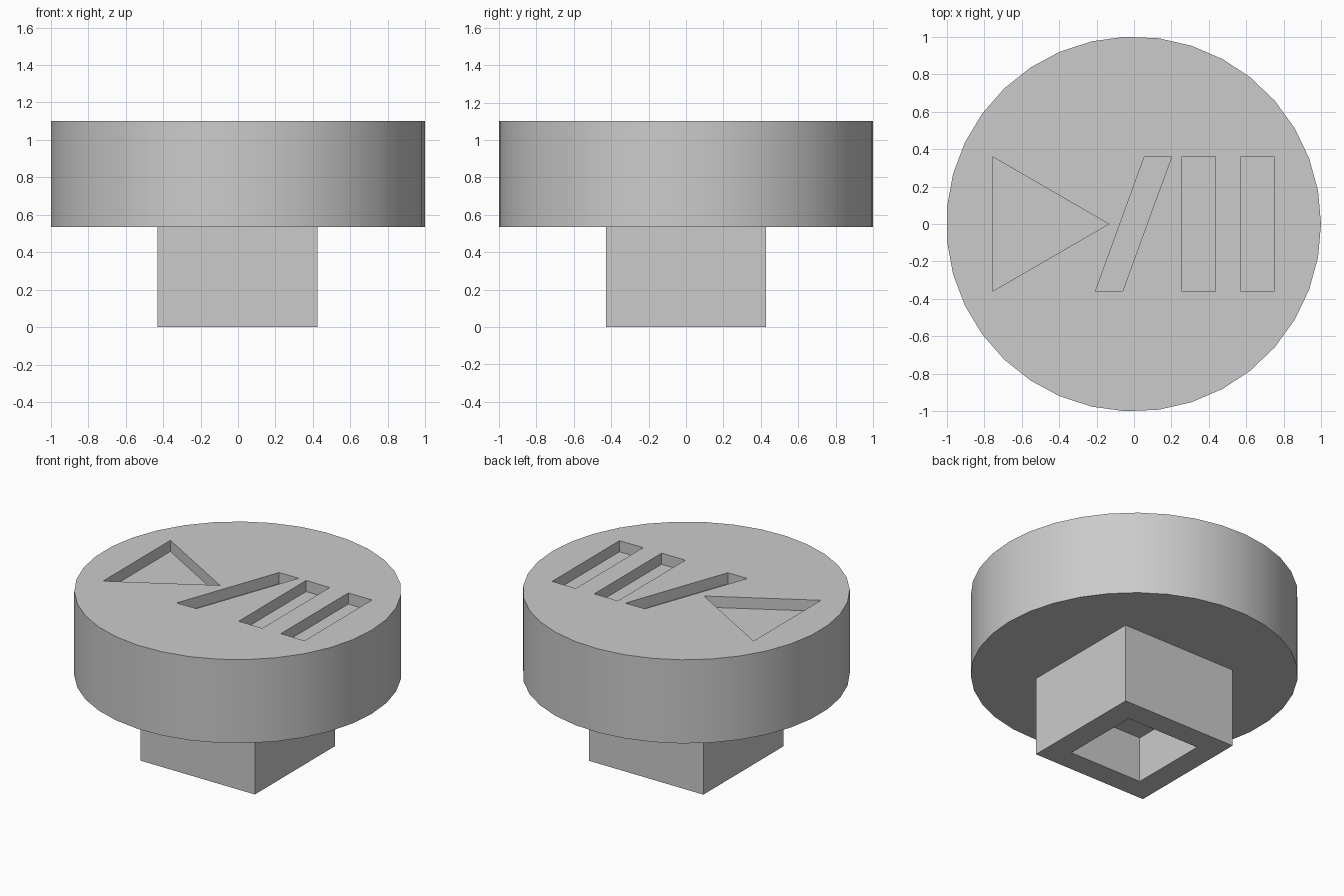
import bpy
import bmesh
from math import cos, sin, tau, radians

default = bpy.data.objects.get("Cube")
if default:
    bpy.data.objects.remove(default, do_unlink=True)

CENTER_X = -0.002
RADIUS, SIDES = 1.001, 35
HEAD_BOTTOM, HEAD_TOP = 0.535, 1.10
POCKET_DEPTH = 0.075
STEM_HALF, SOCKET_HALF, SOCKET_DEPTH = 0.427, 0.273, 0.307
MARK_Y = 0.36

grey = bpy.data.materials.new("light_grey")
grey.use_nodes = True
grey.diffuse_color = (0.6, 0.6, 0.6, 1)
grey.node_tree.nodes["Principled BSDF"].inputs["Base Color"].default_value = (0.6, 0.6, 0.6, 1)


def prism(name, outline, z0, z1):
    """Extrude a counter-clockwise outline from z0 to z1."""
    bm = bmesh.new()
    base = bm.faces.new([bm.verts.new((x, y, z0)) for x, y in outline])
    top = bmesh.ops.extrude_face_region(bm, geom=[base], use_keep_orig=True)
    verts = [v for v in top["geom"] if isinstance(v, bmesh.types.BMVert)]
    bmesh.ops.translate(bm, verts=verts, vec=(0, 0, z1 - z0))
    bmesh.ops.recalc_face_normals(bm, faces=bm.faces)
    mesh = bpy.data.meshes.new(name)
    bm.to_mesh(mesh)
    bm.free()
    mesh.materials.append(grey)
    obj = bpy.data.objects.new(name, mesh)
    bpy.context.collection.objects.link(obj)
    return obj


def square(half):
    return [(CENTER_X + sx * half, sy * half)
            for sx, sy in ((-1, -1), (1, -1), (1, 1), (-1, 1))]


def slot(low_left, high_left, width):
    """Four-sided bar, slanted when its two ends differ in x."""
    return [(low_left, -MARK_Y), (low_left + width, -MARK_Y),
            (high_left + width, MARK_Y), (high_left, MARK_Y)]


def carve(target, cutters):
    """Subtract the cutters, then discard them."""
    bpy.context.view_layer.objects.active = target
    for cutter in cutters:
        cutter.hide_render = True
        mod = target.modifiers.new("carve", 'BOOLEAN')
        mod.operation = 'DIFFERENCE'
        mod.solver = 'EXACT'
        mod.object = cutter
        bpy.ops.object.modifier_apply(modifier=mod.name)
        bpy.data.objects.remove(cutter, do_unlink=True)


# Round head with four shallow pockets in its top
circle = [(CENTER_X + RADIUS * cos(tau * i / SIDES), RADIUS * sin(tau * i / SIDES))
          for i in range(SIDES)]
head = prism("round_head", circle, HEAD_BOTTOM, HEAD_TOP)
pockets = [
    [(-0.757, -MARK_Y), (-0.135, 0), (-0.757, MARK_Y)],
    slot(-0.206, 0.056, 0.145),
    slot(0.257, 0.257, 0.177),
    slot(0.572, 0.572, 0.177),
]
carve(head, [prism("pocket_cutter", p, HEAD_TOP - POCKET_DEPTH, HEAD_TOP + 0.1)
             for p in pockets])

# Square stem with a blind square socket underneath
stem = prism("square_stem", square(STEM_HALF), 0, HEAD_BOTTOM)
carve(stem, [prism("socket_cutter", square(SOCKET_HALF), -0.1, SOCKET_DEPTH)])

# Smooth rim, crisp edges
bpy.ops.object.select_all(action='DESELECT')
head.select_set(True)
bpy.context.view_layer.objects.active = head
bpy.ops.object.shade_smooth_by_angle(angle=radians(30))
